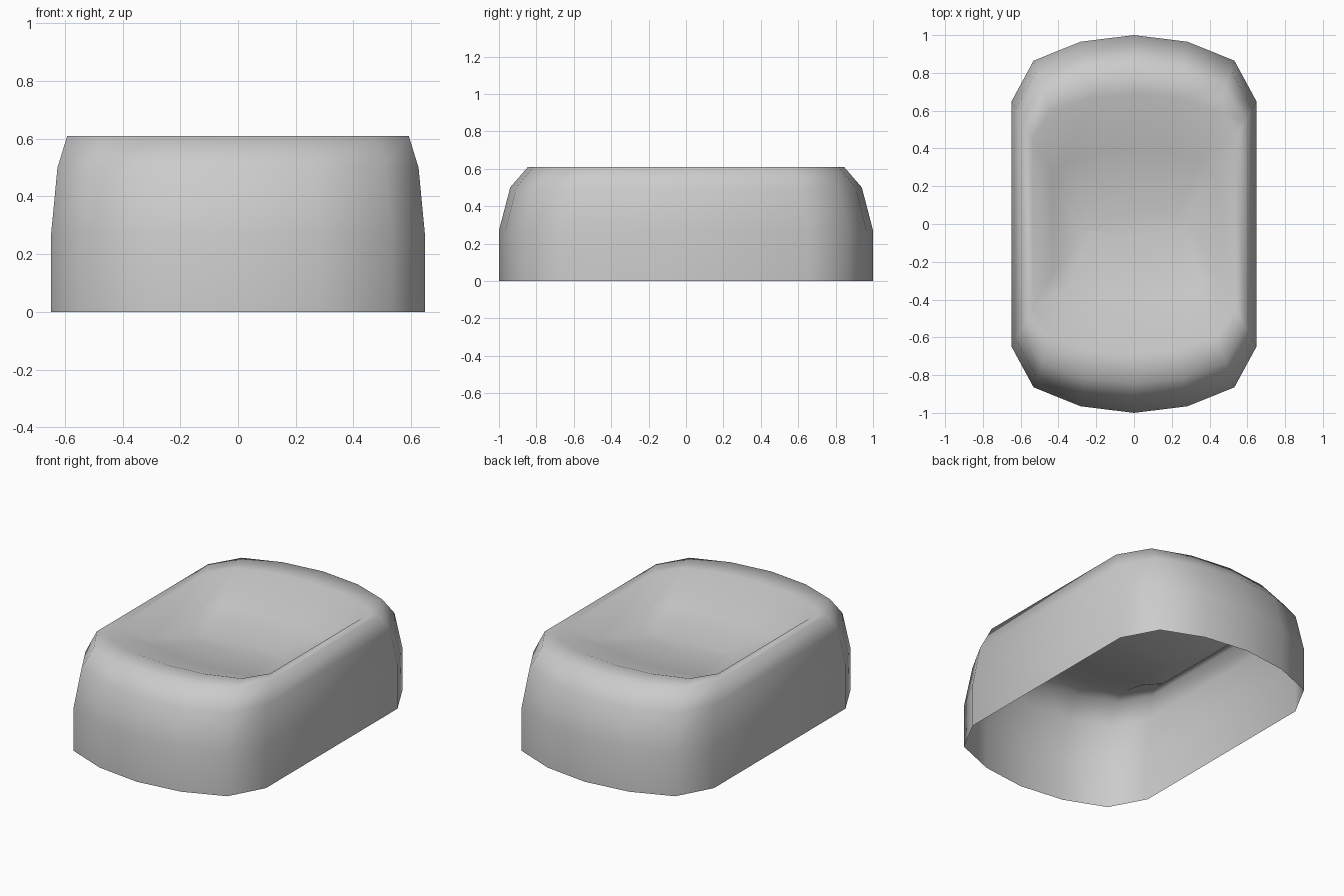
import bpy, bmesh

if "Cube" in bpy.data.objects:
    bpy.data.objects.remove(bpy.data.objects["Cube"])

# Quarter of the rounded plan outline, as fractions of half width / half depth
quarter = [(1.0, 0.65), (0.82, 0.865), (0.435, 0.965)]
outline = (quarter + [(0, 1)] + [(-x, y) for x, y in reversed(quarter)]
           + [(-x, -y) for x, y in quarter] + [(0, -1)]
           + [(x, -y) for x, y in reversed(quarter)])

# Rings from the open base up the wall, over the rim and down into the dish:
# half width, half depth, height
rings = [
    (0.648, 1.0, 0.0),
    (0.648, 1.0, 0.27),
    (0.626, 0.94, 0.50),
    (0.592, 0.845, 0.61),
    (0.537, 0.69, 0.61),
    (0.43, 0.39, 0.50),
    (0.28, 0.05, 0.46),
]

bm = bmesh.new()
loops = [[bm.verts.new((x * w, y * d, z)) for x, y in outline] for w, d, z in rings]
n = len(outline)
for low, high in zip(loops, loops[1:]):
    for i in range(n):
        j = (i + 1) % n
        bm.faces.new((low[i], low[j], high[j], high[i]))

# Dish floor
bm.faces.new(loops[-1])
for f in bm.faces:
    f.smooth = True

mesh = bpy.data.meshes.new("dished_cap")
bm.to_mesh(mesh)
bm.free()
cap = bpy.data.objects.new("dished_cap", mesh)
bpy.context.collection.objects.link(cap)
